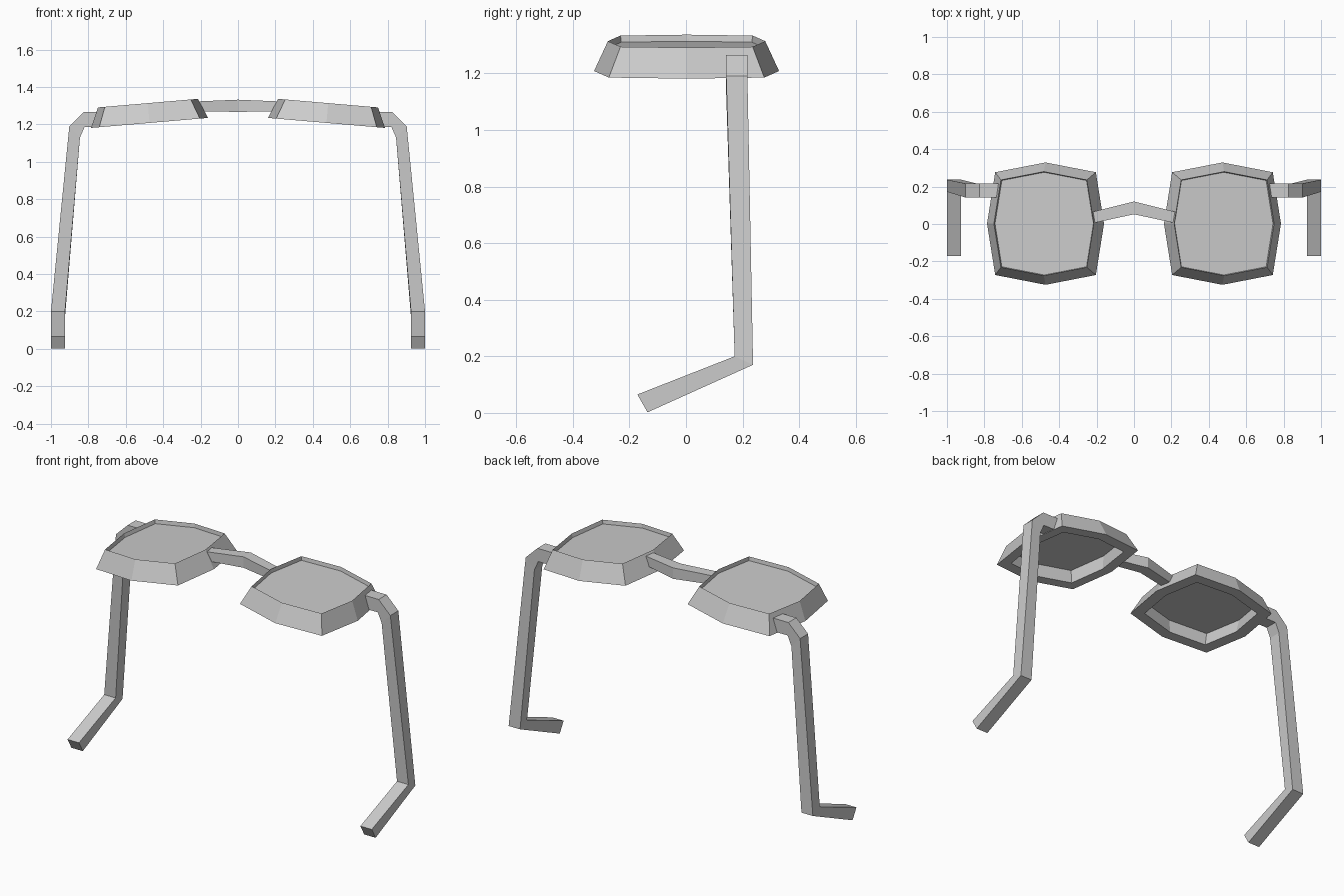
import bpy, bmesh
from mathutils import Vector, Matrix
import math

if "Cube" in bpy.data.objects:
    bpy.data.objects.remove(bpy.data.objects["Cube"])


def make_object(name, bm, mirror=True):
    bmesh.ops.recalc_face_normals(bm, faces=bm.faces)
    mesh = bpy.data.meshes.new(name)
    bm.to_mesh(mesh)
    bm.free()
    obj = bpy.data.objects.new(name, mesh)
    bpy.context.collection.objects.link(obj)
    if mirror:
        mod = obj.modifiers.new("Mirror", 'MIRROR')
        mod.use_clip = True
        mod.merge_threshold = 0.0005
    return obj


def loft(bm, rings, closed=False, caps=(True, True)):
    loops = [[bm.verts.new(p) for p in r] for r in rings]
    n = len(loops[0])
    pairs = list(zip(loops, loops[1:] + loops[:1])) if closed else list(zip(loops, loops[1:]))
    for a, b in pairs:
        for i in range(n):
            j = (i + 1) % n
            bm.faces.new((a[i], a[j], b[j], b[i]))
    if not closed:
        if caps[0]:
            bm.faces.new(loops[0])
        if caps[1]:
            bm.faces.new(loops[-1])


# Lens outline, tilted outwards around the lens centre
TILT = Matrix.Translation((0.473, 0.002, 1.208)) @ Matrix.Rotation(math.radians(4.9), 4, 'Y')
OUTLINE = [(1, 0), (0.86, 0.84), (0, 1), (-0.86, 0.84),
           (-1, 0), (-0.86, -0.84), (0, -1), (0.86, -0.84)]


def ring(rx, ry, z):
    return [TILT @ Vector((x * rx, y * ry, z)) for x, y in OUTLINE]


# Lens rims: triangular section, wide at the bottom and sharp at the top
bm = bmesh.new()
loft(bm, [ring(0.314, 0.327, 0), ring(0.268, 0.278, 0.106), ring(0.25, 0.262, 0)], closed=True)
make_object("lens_rims", bm)

# Lens panes, slightly recessed below the rim's top edge
bm = bmesh.new()
bm.faces.new([bm.verts.new(p) for p in ring(0.264, 0.275, 0.083)])
make_object("lens_panes", bm)

# Nose bridge: bent square bar, half of it mirrored
bm = bmesh.new()
stations = [(0.0, 0.052, 0.12, 1.267, 1.332), (0.218, 0.005, 0.066, 1.27, 1.323)]
loft(bm, [[(x, y0, z0), (x, y1, z0), (x, y1, z1), (x, y0, z1)]
          for x, y0, y1, z0, z1 in stations], caps=(False, True))
make_object("nose_bridge", bm)

# Temple arms: each section is inner (x, z), outer (x, z), front y and back y
bm = bmesh.new()
hinge = [((0.725, 1.187), (0.725, 1.265), 0.142, 0.217),
         ((0.82, 1.187), (0.825, 1.265), 0.142, 0.217),
         ((0.845, 1.13), (0.902, 1.19), 0.142, 0.217)]
rings = [[(i[0], f, i[1]), (i[0], b, i[1]), (o[0], b, o[1]), (o[0], f, o[1])]
         for i, o, f, b in hinge]
# Ear hooks: sections with front (y, z) and back (y, z)
for front, back in [((0.172, 0.2), (0.237, 0.17)), ((-0.172, 0.065), (-0.136, 0.002))]:
    rings.append([(0.925, *front), (0.925, *back), (1.0, *back), (1.0, *front)])
loft(bm, rings)
make_object("temple_arms", bm)
